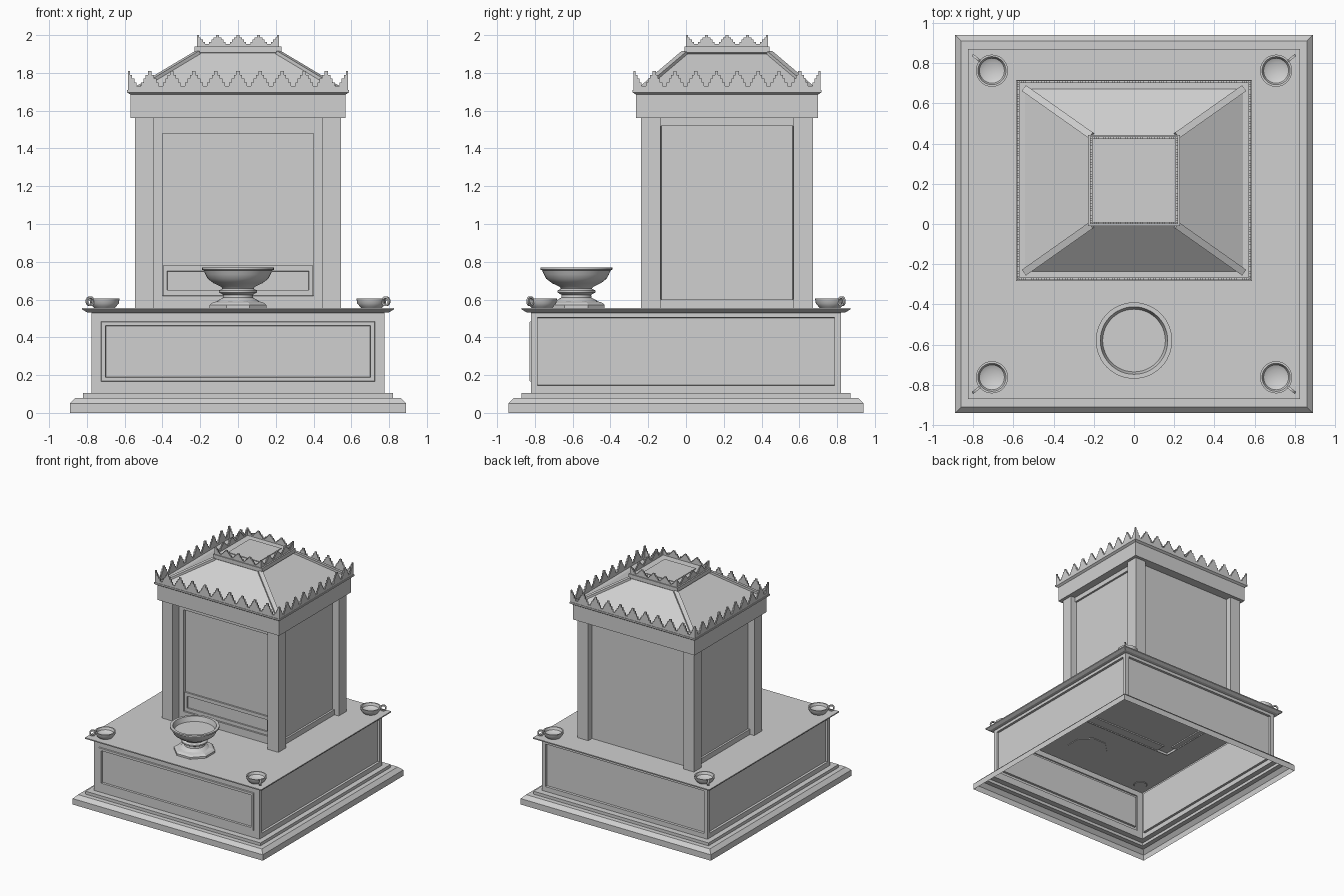
import bpy, bmesh
from math import cos, sin, pi, radians, atan2
from mathutils import Matrix, Vector

cube = bpy.data.objects.get("Cube")
if cube:
    bpy.data.objects.remove(cube)

stone = bpy.data.materials.new("grey stone")
stone.use_nodes = True
GREY = (0.63, 0.63, 0.63, 1)
stone.diffuse_color = GREY
stone.node_tree.nodes["Principled BSDF"].inputs["Base Color"].default_value = GREY

TOWER_Y = 0.217   # the tower stands behind the centre
FLOOR = 0.556     # top of the base


def finish(name, bm, smooth=False):
    mesh = bpy.data.meshes.new(name)
    bm.to_mesh(mesh)
    bm.free()
    mesh.materials.append(stone)
    obj = bpy.data.objects.new(name, mesh)
    bpy.context.collection.objects.link(obj)
    if smooth:
        bpy.ops.object.select_all(action='DESELECT')
        obj.select_set(True)
        bpy.context.view_layer.objects.active = obj
        bpy.ops.object.shade_smooth_by_angle(angle=radians(35))
    return obj


def bridge(bm, rings):
    """Join successive closed loops of points with quads."""
    loops = [[bm.verts.new(p) for p in ring] for ring in rings]
    for a, b in zip(loops, loops[1:]):
        n = len(a)
        for i in range(n):
            j = (i + 1) % n
            bm.faces.new((a[i], a[j], b[j], b[i]))
    return loops


def stepped_block(name, levels, cy=0, bottom=True, top=True):
    """Stack of rectangles given as (half x, half y, z)."""
    bm = bmesh.new()
    loops = bridge(bm, [[(-x, cy - y, z), (x, cy - y, z), (x, cy + y, z), (-x, cy + y, z)]
                        for x, y, z in levels])
    if bottom:
        bm.faces.new(loops[0][::-1])
    if top:
        bm.faces.new(loops[-1])
    return finish(name, bm)


def panel_wall(name, distance, turn, rects, cy=0):
    """Wall of nested rectangles (half width, low z, high z, relief)."""
    bm = bmesh.new()
    loops = bridge(bm, [[(-w, -distance - d, lo), (w, -distance - d, lo),
                         (w, -distance - d, hi), (-w, -distance - d, hi)]
                        for w, lo, hi, d in rects])
    bm.faces.new(loops[-1])
    bm.transform(Matrix.Translation((0, cy, 0)) @ Matrix.Rotation(radians(turn), 4, 'Z'))
    return finish(name, bm)


def lathe(name, profile, centre, segments=40, phase=0):
    bm = bmesh.new()
    loops = bridge(bm, [[(r * cos(phase + 2 * pi * i / segments),
                          r * sin(phase + 2 * pi * i / segments), z)
                         for i in range(segments)] for r, z in profile])
    bm.faces.new(loops[0][::-1])
    bm.faces.new(loops[-1])
    bm.transform(Matrix.Translation(centre))
    return finish(name, bm, smooth=segments > 8)


def cresting(name, half_x, half_y, z, height, count_x, count_y, cy):
    """Stepped merlons on all four sides, with half merlons at the corners."""
    steps = [(0.5, 0.2), (0.4, 0.4), (0.29, 0.6), (0.19, 0.8), (0.08, 1.0)]
    for k, side in enumerate(("front", "left", "back", "right")):
        half, dist, count = ((half_x, half_y, count_x), (half_y, half_x, count_y))[k % 2]
        pitch = 2 * half / count
        points = [(-half, 0)]
        for m in range(count + 1):
            mid = -half + m * pitch
            outline = []
            low = steps[0][1]
            for w, h in steps:
                outline += [(-w, low), (-w, h)]
                low = h
            outline += [(-u, h) for u, h in reversed(outline)]
            for u, h in outline[1:-1]:
                u = mid + u * pitch
                if -half <= u <= half:
                    points.append((u, h * height))
                elif m == 0 and h == 1 or m == count and h == 1:
                    points.append((max(-half, min(half, u)), height))
        points.append((half, 0))
        clean = [p for i, p in enumerate(points) if i == 0 or p != points[i - 1]]
        bm = bmesh.new()
        face = bm.faces.new([bm.verts.new((u, -dist, z + v)) for u, v in clean])
        extruded = bmesh.ops.extrude_face_region(bm, geom=[face], use_keep_orig=True)
        moved = [g for g in extruded["geom"] if isinstance(g, bmesh.types.BMVert)]
        bmesh.ops.translate(bm, verts=moved, vec=(0, 0.012, 0))
        bmesh.ops.recalc_face_normals(bm, faces=bm.faces)
        bm.transform(Matrix.Translation((0, cy, 0)) @ Matrix.Rotation(k * pi / 2, 4, 'Z'))
        finish(f"{name}_{side}", bm)


def beam(name, a, b, width, thick):
    """Square bar from point a to point b."""
    a, b = Vector(a), Vector(b)
    bm = bmesh.new()
    bmesh.ops.create_cube(bm, size=1)
    along = (b - a).normalized()
    across = along.cross(Vector((0, 0, 1))).normalized()
    up = across.cross(along)
    turn = Matrix((along, across, up)).transposed().to_4x4()
    bm.transform(Matrix.Translation((a + b) / 2) @ turn
                 @ Matrix.Diagonal(((b - a).length, width, thick, 1)))
    return finish(name, bm)


# Hollow base: plinth, panelled walls and top slab
stepped_block("plinth", [(0.89, 0.94, 0), (0.89, 0.94, 0.05), (0.86, 0.91, 0.08),
                         (0.82, 0.87, 0.08), (0.82, 0.87, 0.105), (0.775, 0.82, 0.105)],
              bottom=False, top=False)
stepped_block("base_slab", [(0.775, 0.82, 0.53), (0.8, 0.845, 0.533), (0.825, 0.87, 0.547),
                            (0.825, 0.87, FLOOR)], bottom=False)
panel_wall("base_front", 0.82, 0, [(0.775, 0.105, 0.53, 0), (0.725, 0.165, 0.485, 0),
                                   (0.722, 0.168, 0.482, 0.008), (0.702, 0.188, 0.462, 0.008),
                                   (0.7, 0.19, 0.46, -0.008)])
for label, dist, turn, half in (("left", 0.775, 90, 0.82), ("back", 0.82, 180, 0.775),
                                ("right", 0.775, 270, 0.82)):
    panel_wall("base_" + label, dist, turn,
               [(half, 0.105, 0.53, 0), (half - 0.033, 0.145, 0.505, 0),
                (half - 0.035, 0.147, 0.503, -0.018)])

# Tower walls with corner pillars and recessed panels
panel_wall("tower_front", 0.455, 0,
           [(0.545, 0.535, 1.6, 0), (0.445, 0.545, 1.58, 0), (0.444, 0.546, 1.579, -0.08),
            (0.4, 0.62, 1.48, -0.08), (0.399, 0.621, 1.479, -0.105)], TOWER_Y)
panel_wall("niche_sill", 0.358, 0,
           [(0.398, 0.62, 0.78, -0.008), (0.398, 0.621, 0.779, 0.004), (0.375, 0.65, 0.75, 0.004),
            (0.374, 0.651, 0.749, -0.006)], TOWER_Y)
for label, turn in (("left", 90), ("right", 270)):
    panel_wall("tower_" + label, 0.545, turn,
               [(0.455, 0.535, 1.6, 0), (0.352, 0.545, 1.58, 0), (0.351, 0.546, 1.579, -0.04),
                (0.349, 0.6, 1.52, -0.04), (0.348, 0.601, 1.519, -0.055)], TOWER_Y)
panel_wall("tower_back", 0.455, 180,
           [(0.545, 0.535, 1.6, 0), (0.445, 0.545, 1.58, 0), (0.444, 0.546, 1.579, -0.05)], TOWER_Y)

# Entablature, hipped roof and cap
stepped_block("entablature", [(0.57, 0.482, 1.56), (0.57, 0.482, 1.685), (0.588, 0.5, 1.697),
                              (0.588, 0.5, 1.71)], TOWER_Y)
stepped_block("roof", [(0.55, 0.46, 1.705), (0.215, 0.225, 1.905)], TOWER_Y, bottom=False)
stepped_block("roof_cap", [(0.215, 0.215, 1.895), (0.23, 0.226, 1.907), (0.23, 0.226, 1.94)], TOWER_Y)
stepped_block("cap_panel", [(0.147, 0.147, 1.935), (0.147, 0.147, 1.946)], TOWER_Y + 0.005)
for sx in (-1, 1):
    for sy in (-1, 1):
        beam("hip_rib", (sx * 0.545, TOWER_Y + sy * 0.457, 1.71),
             (sx * 0.212, TOWER_Y + sy * 0.222, 1.909), 0.035, 0.018)
cresting("roof_cresting", 0.583, 0.496, 1.71, 0.1, 10, 9, TOWER_Y)
cresting("cap_cresting", 0.218, 0.218, 1.94, 0.06, 4, 4, TOWER_Y)

# Offering bowl on an eight-sided foot
BOWL = (0, -0.58, 0)
lathe("bowl_foot", [(0.162, FLOOR - 0.005), (0.162, 0.572), (0.145, 0.585), (0.11, 0.592)],
      BOWL, 8, pi / 8)
lathe("bowl", [(0.12, 0.58), (0.105, 0.597), (0.08, 0.61), (0.078, 0.625), (0.1, 0.637),
               (0.1, 0.648), (0.082, 0.658), (0.09, 0.668), (0.13, 0.687), (0.16, 0.71),
               (0.172, 0.733), (0.182, 0.755), (0.19, 0.758), (0.19, 0.77), (0.168, 0.77),
               (0.156, 0.73)], BOWL, 48)

# Four small lamps with loop handles turned to the corners
for sx in (-1, 1):
    for sy in (-1, 1):
        centre = Vector((sx * 0.707, sy * 0.763, 0))
        lathe("lamp", [(0.05, FLOOR - 0.004), (0.062, 0.563), (0.076, 0.58), (0.08, 0.605),
                       (0.07, 0.605), (0.062, 0.585), (0.04, 0.573)], centre, 28)
        angle = atan2(sy * 0.075, sx * 0.093)
        bm = bmesh.new()
        ring = [(0.021 * cos(t * pi / 8), 0.021 * sin(t * pi / 8)) for t in range(16)]
        tube = [[(0.098 + u * (1 + k * 0.25), w, 0.591 + v * (1 + k * 0.25)) for u, v in ring]
                for k, w in ((1, -0.006), (1, 0.006), (-1, 0.006), (-1, -0.006), (1, -0.006))]
        bridge(bm, tube)
        bmesh.ops.remove_doubles(bm, verts=bm.verts, dist=0.0001)
        bmesh.ops.recalc_face_normals(bm, faces=bm.faces)
        bm.transform(Matrix.Translation(centre) @ Matrix.Rotation(angle, 4, 'Z'))
        finish("lamp_handle", bm, smooth=True)
